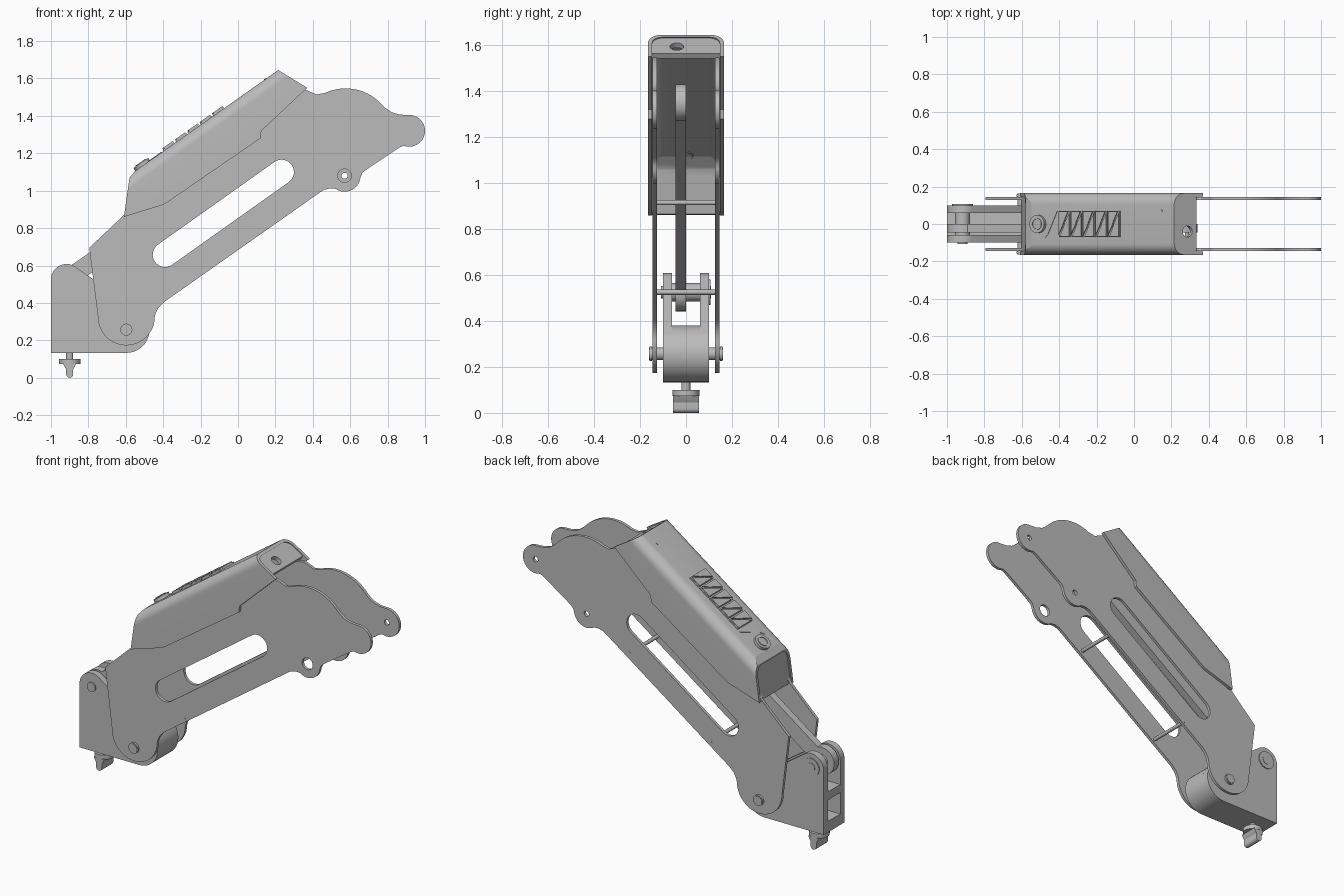
import bpy, bmesh, math
from mathutils import Matrix, Vector

if "Cube" in bpy.data.objects:
    bpy.data.objects.remove(bpy.data.objects["Cube"], do_unlink=True)

grey = bpy.data.materials.new("plain grey")
grey.use_nodes = True
colour = (0.5, 0.5, 0.5, 1)
grey.diffuse_color = colour
grey.node_tree.nodes["Principled BSDF"].inputs["Base Color"].default_value = colour

# Sloped frame: U runs up the slope, V is normal to the cover top
A = math.radians(35.2)
U = Vector((math.cos(A), 0, math.sin(A)))
V = Vector((-math.sin(A), 0, math.cos(A)))
Y = Vector((0, 1, 0))
CREST = Vector((0.215, 0, 1.645))


def frame(x, y, z, origin):
    m = Matrix((x, y, z)).transposed().to_4x4()
    m.translation = origin
    return m


def side(y=0):
    return frame(Vector((1, 0, 0)), Vector((0, 0, 1)), -Y, Vector((0, y, 0)))


def arc(cx, cy, r, a0, a1, n=16):
    angles = [math.radians(a0 + (a1 - a0) * i / n) for i in range(n + 1)]
    return [(cx + r * math.cos(a), cy + r * math.sin(a)) for a in angles]


def circle(cx, cy, r, n=32):
    return arc(cx, cy, r, 0, 360, n)[:-1]


def box(x0, x1, y0, y1):
    return [(x0, y0), (x1, y0), (x1, y1), (x0, y1)]


def activate(obj):
    bpy.ops.object.select_all(action='DESELECT')
    obj.select_set(True)
    bpy.context.view_layer.objects.active = obj


def prism(name, loops, half, matrix):
    """Extrude a filled outline (first loop) with holes (other loops)."""
    curve = bpy.data.curves.new(name, 'CURVE')
    curve.dimensions = '2D'
    curve.fill_mode = 'BOTH'
    curve.extrude = half
    for loop in loops:
        spline = curve.splines.new('POLY')
        spline.points.add(len(loop) - 1)
        for point, (x, y) in zip(spline.points, loop):
            point.co = (x, y, 0, 1)
        spline.use_cyclic_u = True
    obj = bpy.data.objects.new(name, curve)
    bpy.context.collection.objects.link(obj)
    activate(obj)
    bpy.ops.object.convert(target='MESH')
    obj = bpy.context.object
    bm = bmesh.new()
    bm.from_mesh(obj.data)
    bmesh.ops.remove_doubles(bm, verts=bm.verts, dist=1e-5)
    bmesh.ops.recalc_face_normals(bm, faces=bm.faces)
    bm.to_mesh(obj.data)
    bm.free()
    obj.matrix_world = matrix
    obj.data.materials.clear()
    obj.data.materials.append(grey)
    activate(obj)
    bpy.ops.object.shade_smooth_by_angle(angle=math.radians(30))
    return obj


def cut(obj, tool, operation):
    bpy.context.view_layer.update()
    tool.hide_render = True
    mod = obj.modifiers.new("cut", 'BOOLEAN')
    mod.operation = operation
    mod.solver = 'EXACT'
    mod.object = tool
    activate(obj)
    bpy.ops.object.modifier_apply(modifier=mod.name)
    bpy.data.objects.remove(tool, do_unlink=True)
    activate(obj)
    bpy.ops.object.shade_smooth_by_angle(angle=math.radians(30))


# Side plates
LOW = (-0.597, 0.257)
HIGH = (-0.917, 0.525)
EYE = (0.57, 1.08)
TAB = (0.915, 1.32)
outline = ([(-0.61, 0.87), (-0.795, 0.695)]
           + arc(LOW[0], 0.325, 0.152, 180, 360, 24)
           + [(-0.44, 0.345), (-0.425, 0.375), (-0.395, 0.405),
              (0.437, 0.99), (0.46, 1.005), (0.49, 1.012)]
           + arc(*EYE, 0.085, -125, -5)
           + [(0.665, 1.095), (0.69, 1.115), (0.865, 1.232), (0.885, 1.24)]
           + arc(*TAB, 0.085, -95, 95)
           + [(0.865, 1.407), (0.82, 1.42), (0.785, 1.445)]
           + arc(0.575, 1.285, 0.262, 45, 115)
           + [(0.42, 1.515), (0.36, 1.54), (0.3, 1.53), (0.2, 1.545),
              (-0.53, 1.03), (-0.57, 0.95)])
deg = math.degrees(A)
slot = (arc(-0.39, 0.658, 0.066, deg + 90, deg + 270)
        + arc(0.233, 1.1, 0.066, deg - 90, deg + 90))
prism("front_side_plate", [outline, slot, circle(*EYE, 0.036)], 0.009, side(-0.136))
prism("back_side_plate", [outline, slot, circle(*EYE, 0.016), circle(*TAB, 0.016)],
      0.009, side(0.136))

# Cross rods between the plates
for name, spot in (("lower", (-0.265, 0.525)), ("upper", (0.283, 0.915))):
    prism(name + "_cross_rod", [circle(*spot, 0.011, 16)], 0.146, side())

# Cover shell: rounded channel trimmed to its side outline
def channel(w, top, r):
    right = [(w, -0.45)] + arc(w - r, top - r, r, 0, 90, 10)
    return right + [(-x, y) for x, y in reversed(right)]


along = frame(Y, V, U, CREST - U * 0.4)
shell = channel(0.165, 0, 0.06) + channel(0.147, -0.018, 0.044)[::-1]
cover = prism("cover", [shell], 0.9, along)
trim = [(-0.61, 0.86), (-0.58, 1.07), (-0.55, 1.105), (-0.52, 1.14),
        (0.199, 1.655), (0.37, 1.55), (0.125, 1.32), (0.12, 1.28),
        (-0.375, 0.94), (-0.4, 0.925)]
cut(cover, prism("cover_trim", [trim], 0.3, side()), 'INTERSECT')

# Closed ends of the cover, set slightly inside the rim
ends = {"cover_lower_end": [(-0.603, 0.862), (-0.573, 1.068), (-0.52, 1.13),
                            (-0.5, 1.12), (-0.55, 1.06), (-0.585, 0.865)],
        "cover_upper_end": [(0.19, 1.653), (0.335, 1.564), (0.322, 1.543),
                            (0.177, 1.632)]}
for name, strip in ends.items():
    end = prism(name, [channel(0.15, -0.015, 0.046)], 0.9, along)
    cut(end, prism("end_trim", [strip], 0.3, side()), 'INTERSECT')
    if "upper" in name:
        normal = Vector((0.523, 0, 0.852))
        cross = Y.cross(normal)
        hole = frame(cross, Y, normal, Vector((0.285, -0.04, 1.592)))
        cut(end, prism("end_hole", [circle(0, 0, 0.03)], 0.08, hole), 'DIFFERENCE')

# Round button, rectangular buttons and marks on the cover top
top = frame(U, Y, V, CREST)
prism("round_button", [circle(-0.887, 0, 0.048)], 0.018, top)
prism("round_button_ring", [circle(-0.887, 0, 0.032), circle(-0.887, 0, 0.026)], 0.022, top)
for i in range(5):
    c = -0.713 + 0.081 * i
    prism("button_base", [box(c - 0.036, c + 0.036, -0.07, 0.07)], 0.008, top)
    for s in (-1, 1):
        half = [(-0.034, 0.068), (-0.034, -0.055), (-0.008, -0.01),
                (0.0, 0.012), (0.027, 0.068)]
        prism("button_half", [[(c + s * x, s * y) for x, y in half]], 0.015, top)
prism("cover_line", [[(-0.85, -0.07), (-0.83, -0.05), (-0.77, 0.07),
                      (-0.763, 0.07), (-0.825, -0.055), (-0.845, -0.075)]], 0.003, top)
prism("cover_dot", [circle(-0.085, 0.07, 0.008, 12)], 0.003, top)

# Link arm with round ends
far = (0.26, 1.35)
arm = arc(*HIGH, 0.083, deg + 35, deg + 325, 28) + arc(*far, 0.08, deg - 143, deg + 143, 28)
prism("link_arm", [arm], 0.0225, side(-0.0225))

# Mounting bracket: two cheeks, pivot barrel and webs
cheek = ([(-1, 0.133)] + arc(*LOW, 0.124, -90, 48)
         + arc(*HIGH, 0.083, 48, 180))
for s in (-1, 1):
    prism("bracket_cheek", [cheek], 0.02, side(0.08 * s))
prism("bracket_barrel", [circle(*LOW, 0.124, 48)], 0.061, side())
prism("bracket_floor", [box(-1, LOW[0], 0.133, 0.2)], 0.061, side())
prism("bracket_web", [box(-1, LOW[0], 0.33, 0.38)], 0.061, side())

# Pivot pins
prism("lower_pin", [circle(*LOW, 0.027)], 0.162, side())
prism("upper_pin", [circle(*HIGH, 0.028)], 0.108, side())
prism("upper_pin_bushing", [circle(*HIGH, 0.04)], 0.061, side())
prism("upper_pin_head", [circle(*HIGH, 0.055)], 0.004, side(0.102))
for s in (-1, 1):
    prism("lower_pin_head", [circle(*LOW, 0.032)], 0.006, side(0.153 * s))

# Thumbscrew
def upright(z):
    return Matrix.Translation((-0.9, 0, z))


prism("thumbscrew_shaft", [circle(0, 0, 0.019)], 0.025, upright(0.115))
prism("thumbscrew_flange", [circle(0, 0, 0.058)], 0.013, upright(0.087))
wing = ([(-0.865, 0.076), (-0.872, 0.06), (-0.881, 0.045)]
        + arc(-0.9, 0.019, 0.019, 0, -180, 10)
        + [(-0.919, 0.045), (-0.928, 0.06), (-0.935, 0.076)])
prism("thumbscrew_wing", [wing], 0.056, side())
